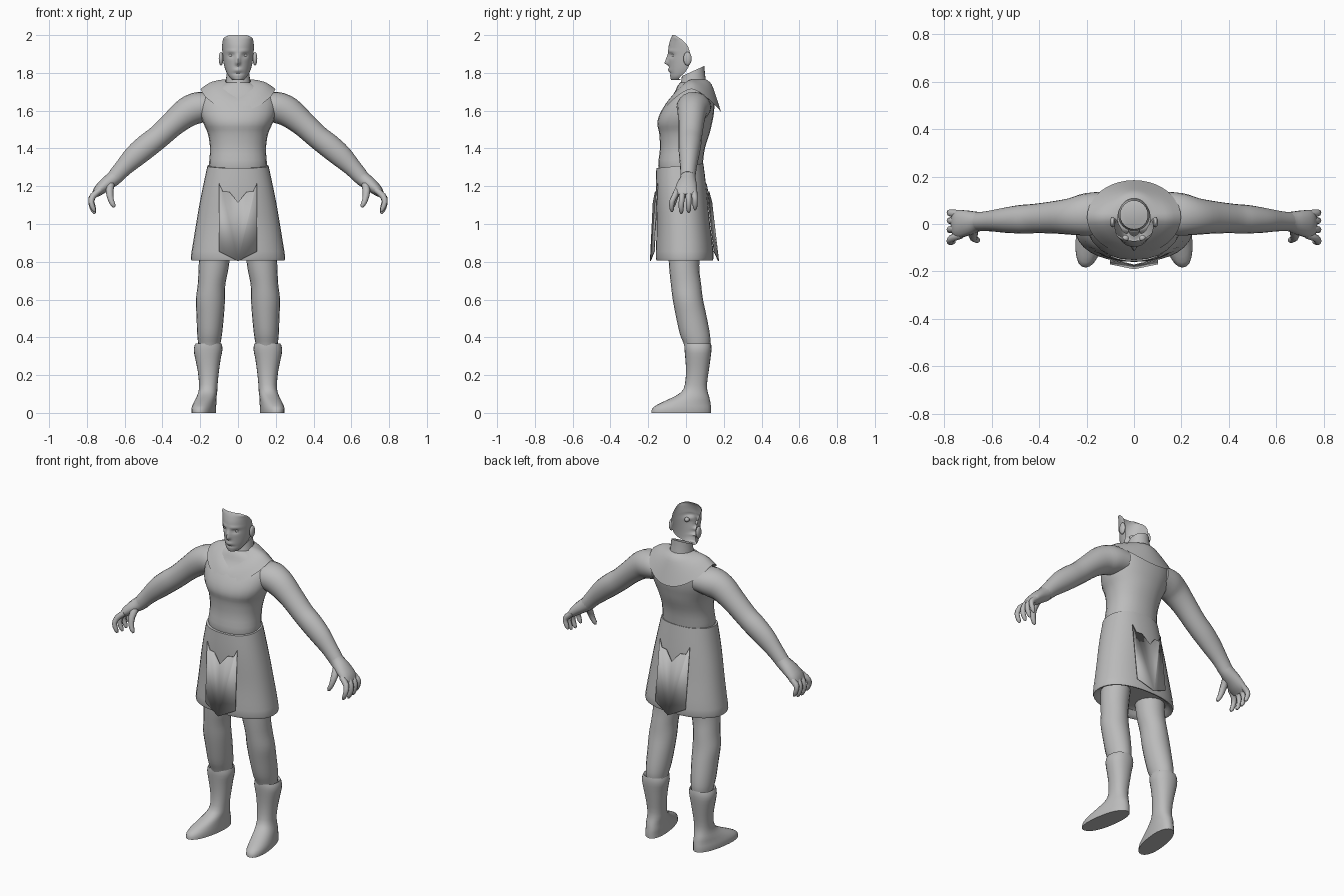
import bpy, bmesh, math
from mathutils import Vector

gray = bpy.data.materials.new("plain_gray")
gray.diffuse_color = (0.5, 0.5, 0.5, 1)


def finish(bm, name, mirror=False, thick=0):
    bmesh.ops.recalc_face_normals(bm, faces=bm.faces)
    me = bpy.data.meshes.new(name)
    bm.to_mesh(me)
    bm.free()
    me.materials.append(gray)
    ob = bpy.data.objects.new(name, me)
    bpy.context.collection.objects.link(ob)
    bpy.ops.object.select_all(action='DESELECT')
    ob.select_set(True)
    bpy.context.view_layer.objects.active = ob
    bpy.ops.object.shade_smooth_by_angle(angle=math.radians(50))
    if mirror:
        ob.modifiers.new("mirror", 'MIRROR').use_clip = True
    if thick:
        ob.modifiers.new("thickness", 'SOLIDIFY').thickness = thick
    return ob


def skin(name, rings, closed=True, caps=(True, True), mirror=False):
    """Join rows of points into a surface."""
    bm = bmesh.new()
    rows = [[bm.verts.new(p) for p in r] for r in rings]
    n = len(rows[0])
    for a, b in zip(rows, rows[1:]):
        for i in range(n if closed else n - 1):
            j = (i + 1) % n
            bm.faces.new((a[i], a[j], b[j], b[i]))
    if caps[0]:
        bm.faces.new(rows[0][::-1])
    if caps[1]:
        bm.faces.new(rows[-1])
    return finish(bm, name, mirror)


def refine(secs, k=3):
    """Catmull-Rom subdivision of a list of sections."""
    out = []
    for i in range(len(secs) - 1):
        p0, p1, p2, p3 = (secs[max(i - 1, 0)], secs[i], secs[i + 1],
                          secs[min(i + 2, len(secs) - 1)])
        for s in range(k):
            t = s / k
            out.append([0.5 * (2 * b + (c - a) * t + (2 * a - 5 * b + 4 * c - d) * t * t
                               + (3 * b - a - 3 * c + d) * t ** 3)
                        for a, b, c, d in zip(p0, p1, p2, p3)])
    return out + [list(secs[-1])]


def body(name, secs, sides=24, e=1.0, k=3, **kw):
    """Stacked oval sections: z, centre x, half width, front y, back y, skew, slant."""
    rings = []
    for z, cx, hw, yf, yb, skew, slant in refine([tuple(s) + (0,) * (7 - len(s)) for s in secs], k):
        ym, ry, ring = (yf + yb) / 2, (yb - yf) / 2, []
        for i in range(sides):
            a = 2 * math.pi * i / sides
            s, c = math.sin(a), math.cos(a)
            dy = -ry * math.copysign(abs(c) ** e, c)
            x = cx + hw * math.copysign(abs(s) ** e, s) - skew * dy
            ring.append((x, ym + dy, z + slant * dy))
        rings.append(ring)
    return skin(name, rings, **kw)


def tube(name, pts, sides=14, k=3):
    """Limb along a path: x, y, z, radius in the xz plane, radius along y."""
    pts = refine(pts, k)
    rings = []
    for i, p in enumerate(pts):
        t = (Vector(pts[min(i + 1, len(pts) - 1)][:3]) - Vector(pts[max(i - 1, 0)][:3])).normalized()
        side = (Vector((0, 1, 0)) - t * t.y).normalized()
        up = t.cross(side)
        angs = [2 * math.pi * j / sides for j in range(sides)]
        rings.append([Vector(p[:3]) + up * p[3] * math.cos(a) + side * p[4] * math.sin(a) for a in angs])
    return skin(name, rings, mirror=True)


# torso and open neck
body("torso", [(1.25, 0, .14, -.13, .08), (1.31, 0, .153, -.147, .088), (1.40, 0, .148, -.138, .10),
               (1.48, 0, .16, -.142, .125), (1.53, 0, .182, -.152, .137), (1.58, 0, .20, -.14, .147),
               (1.64, 0, .205, -.105, .15), (1.69, 0, .18, -.065, .14), (1.73, 0, .12, -.045, .125),
               (1.75, 0, .07, -.03, .11)], e=.9)
body("neck", [(1.70, 0, .08, -.05, .115), (1.74, 0, .068, -.035, .107, 0, .1),
              (1.78, 0, .062, -.025, .10, 0, .3), (1.81, 0, .058, -.022, .098, 0, .45)],
     caps=(False, False))

# mantle collar lying over the shoulders: half width, front y, back y, side z, front z, back z
rings = []
for hw, yf, yb, zs, zf, zb in refine([(.068, -.055, .108, 1.765, 1.69, 1.765), (.10, -.08, .135, 1.762, 1.67, 1.74),
                                      (.15, -.105, .158, 1.748, 1.64, 1.68), (.198, -.128, .185, 1.715, 1.598, 1.595)]):
    ring = []
    for i in range(40):
        a = 2 * math.pi * i / 40
        c = math.cos(a)
        ym = (yf + yb) / 2
        ring.append((hw * math.sin(a), ym - c * (yb - yf) / 2,
                     zs + ((zf if c > 0 else zb) - zs) * abs(c) ** 1.5))
    rings.append(ring)
skin("mantle_collar", rings, caps=(False, False))

# face shell, open at the back: z, half width, front y, back y
rows = []
for z, hw, yf, yb in refine([(1.768, .022, -.05, -.022), (1.762, .028, -.076, -.04), (1.78, .047, -.083, -.03),
                             (1.81, .064, -.088, .0), (1.85, .076, -.091, .02), (1.90, .082, -.094, .022),
                             (1.94, .084, -.092, .01), (1.97, .081, -.085, -.015), (1.988, .073, -.078, -.04),
                             (2.0, .045, -.071, -.06)], 5):
    row = []
    for i in range(41):
        a = math.pi * (i / 40 - .5)
        x, y = hw * math.sin(a), yb + (yf - yb) * math.cos(a)
        g = lambda cx, cz, sx, sz: math.exp(-((abs(x) - cx) / sx) ** 2 - ((z - cz) / sz) ** 2)
        nose = max(0, min((1.905 - z) / .055, (z - 1.838) / .01, 1))
        y += -.024 * nose * math.exp(-(x / .012) ** 2) + .012 * g(.036, 1.893, .017, .011)
        y += -.005 * g(.036, 1.915, .03, .008) - .007 * g(0, 1.815, .022, .009) + .005 * g(0, 1.797, .03, .006)
        row.append((x, y, z))
    rows.append(row)
skin("face", rows, closed=False, caps=(False, False))


def ball(name, loc, scale, segs=16):
    bm = bmesh.new()
    bmesh.ops.create_uvsphere(bm, u_segments=segs, v_segments=10, radius=1)
    for v in bm.verts:
        v.co = Vector(loc) + Vector(v.co[i] * scale[i] for i in range(3))
    finish(bm, name, True)


ball("eye", (.036, -.06, 1.893), (.014, .014, .013))
ball("ear", (.09, .008, 1.875), (.012, .022, .036))

# arms and hands
tube("arm", [(.13, .045, 1.62, .07, .09), (.20, .04, 1.618, .082, .09), (.265, .032, 1.594, .08, .078),
             (.34, .028, 1.535, .068, .068), (.42, .023, 1.462, .063, .062), (.48, .02, 1.415, .064, .06),
             (.545, .016, 1.36, .06, .053), (.605, .013, 1.30, .048, .044), (.65, .01, 1.25, .042, .04)], 20)
tube("palm", [(.635, .01, 1.265, .042, .04), (.66, .01, 1.24, .04, .042), (.70, .005, 1.21, .036, .053),
              (.74, 0, 1.175, .028, .06), (.762, -.002, 1.15, .015, .052)])
for name, y0, y1, low in (("little_finger", .042, .048, .02), ("ring_finger", .014, .014, .005),
                          ("middle_finger", -.016, -.025, 0), ("index_finger", -.045, -.075, .01)):
    tube(name, [(.73, y0, 1.18, .016, .017), (.768, (y0 + y1) / 2, 1.148, .017, .016),
                (.777, y1, 1.105 + low, .014, .014), (.765, y1, 1.07 + low, .012, .012),
                (.757, y1, 1.055 + low, .005, .005)], 8, 2)
tube("thumb", [(.675, -.015, 1.215, .022, .022), (.68, -.048, 1.17, .02, .018), (.672, -.063, 1.125, .015, .015),
               (.66, -.068, 1.10, .012, .012), (.655, -.068, 1.088, .005, .005)], 8, 2)

# skirt with its hem turned in
body("skirt", [(1.308, 0, .162, -.157, .092, 0, .1), (1.2, 0, .185, -.16, .107), (1.1, 0, .205, -.158, .117),
               (1.0, 0, .222, -.155, .127), (.9, 0, .238, -.158, .14), (.82, 0, .25, -.16, .146),
               (.808, 0, .238, -.148, .134), (.84, 0, .20, -.12, .11)], 32, .88, 2)

# pointed cloth panels, front and back
for name, top, bottom, fold in (("front_panel", -.166, -.186, .018), ("back_panel", .122, .17, -.018)):
    bm = bmesh.new()
    outline = [(0, 1.115), (.045, 1.17), (.08, 1.172), (.10, 1.215), (.10, .855), (0, .803)]
    bm.faces.new([bm.verts.new((x, top + (bottom - top) * (1.215 - z) / .412 + fold * x / .1, z))
                  for x, z in outline])
    finish(bm, name, True, .005)

# legs and boots
body("leg", [(.95, .115, .085, -.10, .08), (.78, .128, .08, -.09, .07), (.68, .14, .073, -.08, .08),
             (.60, .146, .077, -.07, .09), (.52, .147, .073, -.055, .107), (.42, .15, .066, -.033, .126),
             (.36, .152, .058, -.01, .128), (.28, .152, .045, .01, .11)], 20, mirror=True)
body("boot", [(.35, .155, .055, .005, .12), (.368, .156, .068, -.008, .132), (.335, .158, .076, -.008, .135),
              (.29, .159, .068, -.004, .13), (.22, .157, .056, .0, .12), (.15, .157, .049, -.006, .111),
              (.11, .16, .05, -.025, .115, .05), (.08, .168, .053, -.075, .124, .1),
              (.05, .176, .057, -.14, .13, .15), (.025, .181, .06, -.178, .133, .15),
              (0, .181, .06, -.184, .133, .15)], 24, .9, 2, mirror=True)
